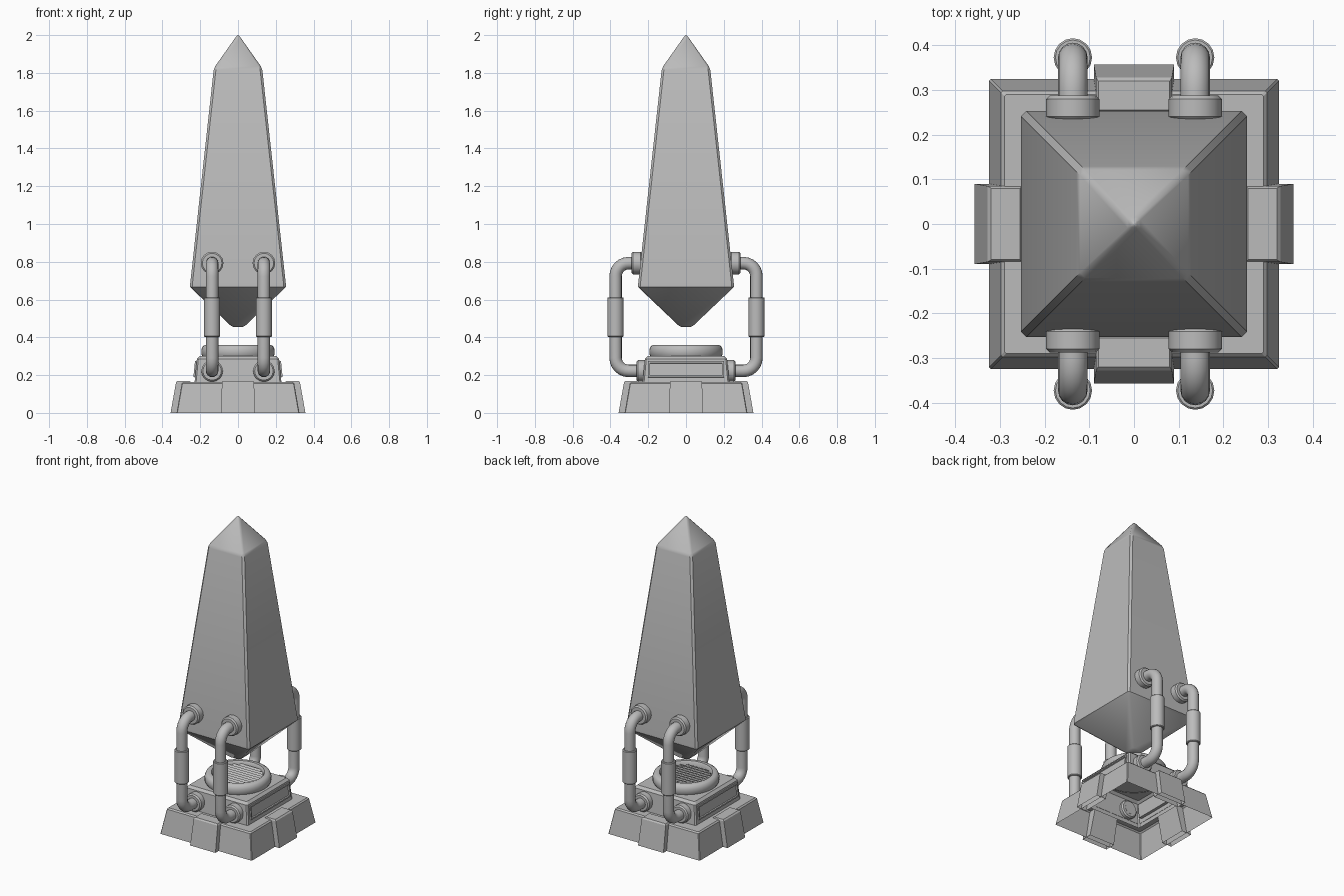
import bpy, bmesh
from math import pi, sin, cos
from mathutils import Matrix, Vector

if "Cube" in bpy.data.objects:
    bpy.data.objects.remove(bpy.data.objects["Cube"])

stone = bpy.data.materials.new("mid grey")
stone.use_nodes = True
GREY = (0.5, 0.5, 0.5, 1)
stone.diffuse_color = GREY
stone.node_tree.nodes["Principled BSDF"].inputs["Base Color"].default_value = GREY


def finish(bm, name, angle=40, bevel=0):
    bmesh.ops.recalc_face_normals(bm, faces=bm.faces)
    mesh = bpy.data.meshes.new(name)
    bm.to_mesh(mesh)
    bm.free()
    mesh.materials.append(stone)
    obj = bpy.data.objects.new(name, mesh)
    bpy.context.collection.objects.link(obj)
    bpy.ops.object.select_all(action='DESELECT')
    obj.select_set(True)
    bpy.context.view_layer.objects.active = obj
    bpy.ops.object.shade_smooth_by_angle(angle=angle * pi / 180)
    if bevel:
        mod = obj.modifiers.new("soft edges", 'BEVEL')
        mod.width = bevel
        mod.segments = 2
    return obj


def loft(bm, rings, bottom=False, top=False):
    """Join rings of points with quads, capping the ends when asked."""
    rows = [[bm.verts.new(p) for p in ring] for ring in rings]
    for a, b in zip(rows, rows[1:]):
        for i in range(len(a)):
            j = (i + 1) % len(a)
            bm.faces.new((a[i], a[j], b[j], b[i]))
    if bottom:
        bm.faces.new(rows[0])
    if top:
        bm.faces.new(rows[-1])


def square(z, h, c):
    """Square ring of half width h with corners cut by c."""
    pts = []
    for k in range(4):
        rot = Matrix.Rotation(k * pi / 2, 3, 'Z')
        pts += [rot @ Vector((h, h - c, z)), rot @ Vector((h - c, h, z))]
    return pts


def circle(z, r, n):
    return [(r * cos(2 * pi * i / n), r * sin(2 * pi * i / n), z) for i in range(n)]


def tower(name, profile, cut, bottom=False, top=False, angle=40):
    bm = bmesh.new()
    loft(bm, [square(z, h, min(cut, h * 0.4)) for z, h in profile], bottom, top)
    return finish(bm, name, angle)


# Floating spire with trimmed long edges
tower("spire", [(0.455, 0.025), (0.463, 0.04), (0.655, 0.242), (0.667, 0.253),
                (0.685, 0.253), (1.815, 0.129), (1.835, 0.121), (1.985, 0.015),
                (1.996, 0.007), (2.0, 0.002)], 0.012, True, True)

# Hollow sloping base and the housing standing on it
tower("base", [(0, 0.325), (0.155, 0.298), (0.163, 0.29), (0.163, 0.228)], 0.004, angle=25)
tower("housing", [(0.14, 0.232), (0.285, 0.218), (0.3, 0.203)], 0.008, top=True, angle=25)

# Buttress on the middle of each base side, open below
for k, side in enumerate(("back", "left", "front", "right")):
    bm = bmesh.new()
    rings = [[(-w, inner, z), (w, inner, z), (w, outer, z), (-w, outer, z)]
             for z, w, inner, outer in ((0, 0.09, 0.29, 0.357), (0.162, 0.085, 0.25, 0.328),
                                        (0.17, 0.08, 0.255, 0.32))]
    loft(bm, rings, top=True)
    bm.transform(Matrix.Rotation(-k * pi / 2, 4, 'Z'))
    finish(bm, side + "_buttress", 25)

# Recessed side panels following the housing slope
for s, side in ((1, "left"), (-1, "right")):
    bm = bmesh.new()
    bmesh.ops.create_cube(bm, size=1)
    bmesh.ops.scale(bm, vec=(0.03, 0.4, 0.085), verts=bm.verts)
    front = [f for f in bm.faces if f.normal.x > 0.9]
    bmesh.ops.inset_region(bm, faces=front, thickness=0.012)
    bmesh.ops.inset_region(bm, faces=front, thickness=0.003, depth=-0.008)
    bm.transform(Matrix.Translation((0.217, 0, 0.23)) @ Matrix.Rotation(-0.1, 4, 'Y'))
    bm.transform(Matrix.Rotation(0 if s > 0 else pi, 4, 'Z'))
    finish(bm, side + "_panel", 30)

# Round vent collar, grille floor and slats
bm = bmesh.new()
loft(bm, [circle(z, r, 40) for z, r in ((0.295, 0.185), (0.31, 0.194), (0.335, 0.194),
                                        (0.352, 0.187), (0.36, 0.175), (0.36, 0.155),
                                        (0.35, 0.148), (0.325, 0.146))], top=True)
finish(bm, "vent_collar", 50)
bm = bmesh.new()
for i in range(-5, 6):
    y = i * 0.025
    half = (0.147 ** 2 - y * y) ** 0.5
    bmesh.ops.create_cube(bm, size=1, matrix=Matrix.Translation((0, y, 0.338))
                          @ Matrix.Rotation(0.5, 4, 'X')
                          @ Matrix.Diagonal((2 * half, 0.018, 0.006, 1)))
finish(bm, "vent_slats", 30)


def pipe_path():
    """Side path in (distance, height), with rounded bends."""
    pts = [(0.2, 0.222)]
    r, out, low, high = 0.07, 0.373, 0.222, 0.793
    for i in range(7):
        a = i * pi / 12
        pts.append((out - r + r * sin(a), low + r - r * cos(a)))
    for i in range(7):
        a = i * pi / 12
        pts.append((out - r + r * cos(a), high - r + r * sin(a)))
    return pts + [(0.2, high)]


def drum(name, place, radius, length, edge):
    """Closed cylinder with chamfered rims."""
    bm = bmesh.new()
    h = length / 2
    loft(bm, [circle(z, r, 16) for z, r in ((-h, radius - edge), (edge - h, radius),
                                            (h - edge, radius), (h, radius - edge))], True, True)
    bm.transform(place)
    finish(bm, name, 35)


# Four bent pipes with sleeves and end flanges
lying = Matrix.Rotation(pi / 2, 4, 'X')
for s, end in ((-1, "front"), (1, "back")):
    for x, side in ((0.137, "left"), (-0.137, "right")):
        name = end + "_" + side + "_pipe"
        path = [Vector((x, s * d, z)) for d, z in pipe_path()]
        bm = bmesh.new()
        rings = []
        for i, p in enumerate(path):
            t = (path[min(i + 1, len(path) - 1)] - path[max(i - 1, 0)]).normalized()
            if i in (0, len(path) - 1):
                t = Vector((0, s if i == 0 else -s, 0))
            u = Vector((1, 0, 0))
            v = t.cross(u)
            rings.append([p + u * a + v * b for a, b, _ in circle(0, 0.033, 16)])
        loft(bm, rings, True, True)
        finish(bm, name, 50)
        drum(name + "_sleeve", Matrix.Translation((x, s * 0.373, 0.507)), 0.043, 0.21, 0.004)
        drum(name + "_lower_flange", Matrix.Translation((x, s * 0.232, 0.222)) @ lying,
             0.057, 0.062, 0.008)
        drum(name + "_upper_flange", Matrix.Translation((x, s * 0.26, 0.793)) @ lying,
             0.06, 0.055, 0.008)
